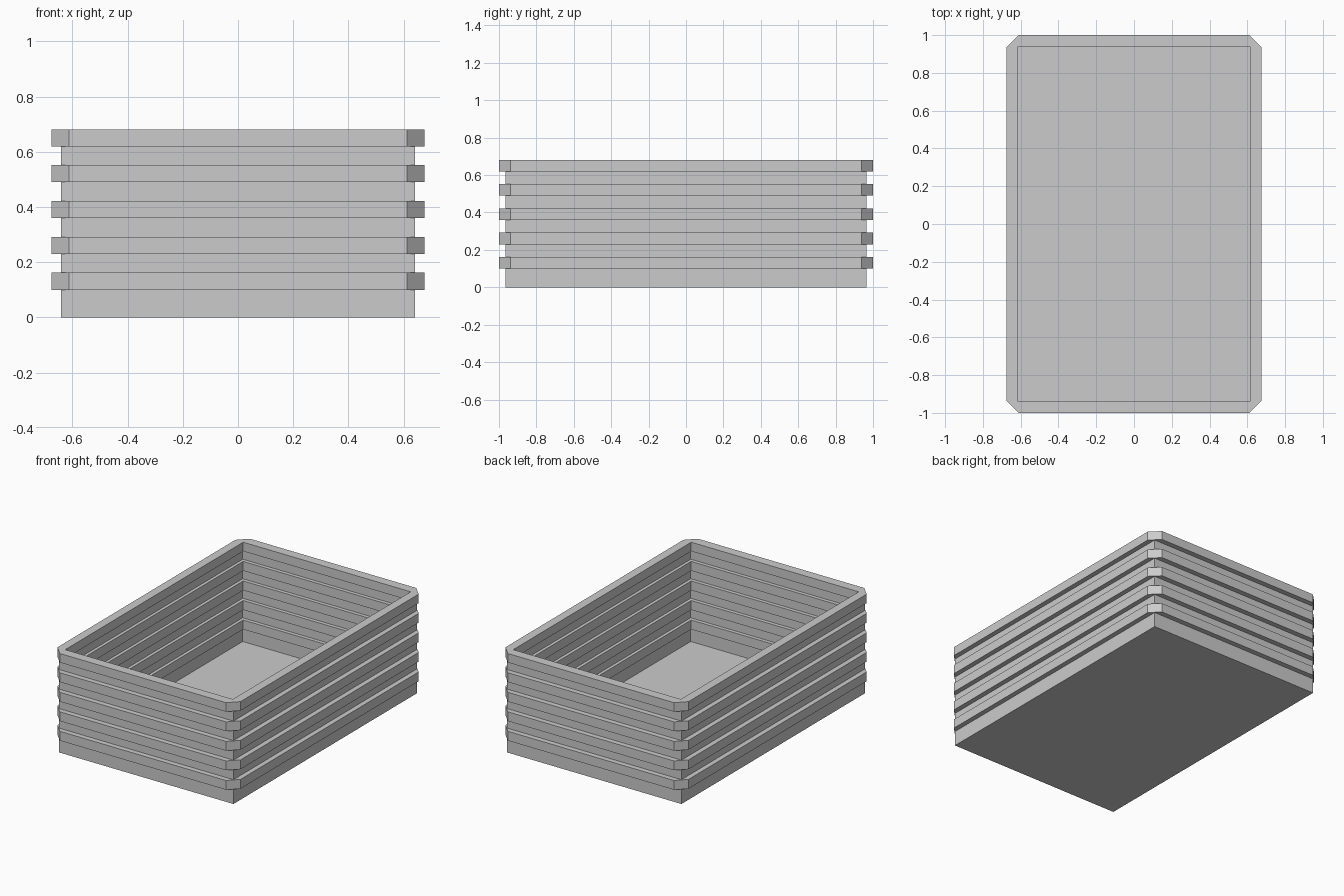
import bpy, bmesh

if "Cube" in bpy.data.objects:
    bpy.data.objects.remove(bpy.data.objects["Cube"])

WX, WY, H = 0.642, 0.965, 0.68      # thin wall shell
OX, OY, C = 0.675, 1.0, 0.063       # rib outer size and corner chamfer
IX, IY = 0.617, 0.936               # rib inner opening
RIB_H, PITCH, FIRST = 0.062, 0.13, 0.1


def make_object(name, bm):
    bmesh.ops.recalc_face_normals(bm, faces=bm.faces)
    mesh = bpy.data.meshes.new(name)
    bm.to_mesh(mesh)
    bm.free()
    obj = bpy.data.objects.new(name, mesh)
    bpy.context.collection.objects.link(obj)
    return obj


# Open-topped crate shell: floor and thin walls
bm = bmesh.new()
corners = [(-WX, -WY), (WX, -WY), (WX, WY), (-WX, WY)]
low = [bm.verts.new((x, y, 0)) for x, y in corners]
high = [bm.verts.new((x, y, H - 0.01)) for x, y in corners]
bm.faces.new(low[::-1])
for i in range(4):
    j = (i + 1) % 4
    bm.faces.new((low[i], low[j], high[j], high[i]))
shell = make_object("crate_shell", bm)
mod = shell.modifiers.new("thickness", 'SOLIDIFY')
mod.thickness = 0.004
mod.offset = -1
mod.use_even_offset = True


# Rectangular rib with chamfered outer corners and a square-cornered opening
def rib(name, z0, z1):
    bm = bmesh.new()
    outer, inner = [], []
    for sx, sy in ((-1, -1), (1, -1), (1, 1), (-1, 1)):
        pair = [(sx * OX, sy * (OY - C)), (sx * (OX - C), sy * OY)]
        outer += pair if sx * sy > 0 else pair[::-1]
        inner.append((sx * IX, sy * IY))
    rings = {}
    for key, pts in (("o", outer), ("i", inner)):
        for z in (z0, z1):
            rings[key, z] = [bm.verts.new((x, y, z)) for x, y in pts]
        a, b = rings[key, z0], rings[key, z1]
        for k in range(len(a)):
            n = (k + 1) % len(a)
            bm.faces.new((a[k], a[n], b[n], b[k]))
    for z in (z0, z1):
        o, i = rings["o", z], rings["i", z]
        for k in range(4):
            n = (k + 1) % 4
            bm.faces.new((o[2 * k], o[2 * k + 1], i[k]))
            bm.faces.new((o[2 * k + 1], o[2 * n], i[n], i[k]))
    return make_object(name, bm)


# Five stacked ribs up to the rim
for n in range(5):
    z = FIRST + n * PITCH
    rib(f"side_rib_{n + 1}", z, min(z + RIB_H, H))
